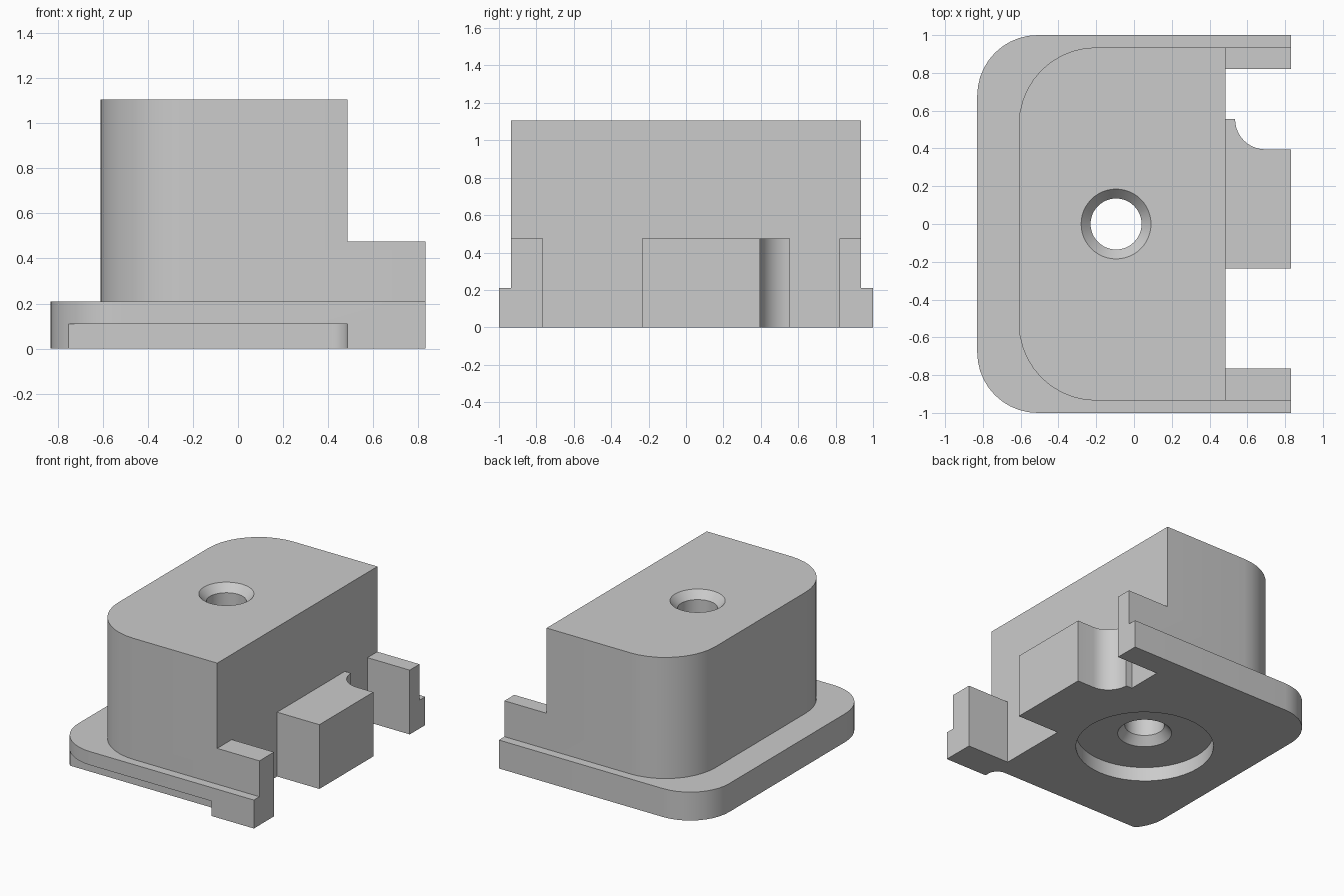
import bpy
import bmesh
from math import cos, sin, pi
from mathutils import Vector

cube = bpy.data.objects.get("Cube")
if cube:
    bpy.data.objects.remove(cube, do_unlink=True)

grey = bpy.data.materials.new("plain grey")
grey.use_nodes = True
colour = (0.6, 0.6, 0.6, 1)
grey.diffuse_color = colour
grey.node_tree.nodes["Principled BSDF"].inputs["Base Color"].default_value = colour


def finish(name, bm):
    bmesh.ops.recalc_face_normals(bm, faces=bm.faces)
    mesh = bpy.data.meshes.new(name)
    bm.to_mesh(mesh)
    bm.free()
    mesh.materials.append(grey)
    obj = bpy.data.objects.new(name, mesh)
    bpy.context.collection.objects.link(obj)
    return obj


def outline(corners, steps=10):
    """Corners are (x, y) or (x, y, radius) for a rounded one."""
    points = []
    for i, corner in enumerate(corners):
        p = Vector(corner[:2])
        if len(corner) == 2:
            points.append(p)
            continue
        r = corner[2]
        back = (Vector(corners[i - 1][:2]) - p).normalized()
        ahead = (Vector(corners[(i + 1) % len(corners)][:2]) - p).normalized()
        centre = p + r * (back + ahead)
        for k in range(steps + 1):
            t = k / steps * pi / 2
            points.append(centre - r * (ahead * cos(t) + back * sin(t)))
    return points


def prism(name, corners, z0, z1):
    bm = bmesh.new()
    base = bm.faces.new([bm.verts.new((p.x, p.y, z0)) for p in outline(corners)])
    top = bmesh.ops.extrude_face_region(bm, geom=[base])["geom"]
    verts = [g for g in top if isinstance(g, bmesh.types.BMVert)]
    bmesh.ops.translate(bm, verts=verts, vec=(0, 0, z1 - z0))
    return finish(name, bm)


def turned(name, profile, x, sides=48):
    bm = bmesh.new()
    rings = [[bm.verts.new((x + r * cos(2 * pi * k / sides), r * sin(2 * pi * k / sides), z))
              for k in range(sides)] for r, z in profile]
    for low, high in zip(rings, rings[1:]):
        for k in range(sides):
            n = (k + 1) % sides
            bm.faces.new((low[k], low[n], high[n], high[k]))
    bm.faces.new(rings[0])
    bm.faces.new(rings[-1])
    return finish(name, bm)


def combine(target, other, operation):
    mod = target.modifiers.new(operation.lower(), 'BOOLEAN')
    mod.operation = operation
    mod.solver = 'EXACT'
    mod.object = other
    bpy.context.view_layer.objects.active = target
    bpy.ops.object.modifier_apply(modifier=mod.name)
    bpy.data.objects.remove(other, do_unlink=True)


END, STEP = 0.83, 0.485

# Flanged base and tall block, rounded on one end
block = prism("mounting_block",
              [(-END, -1, 0.32), (END, -1), (END, 1), (-END, 1, 0.32)], 0, 0.21)
tower = prism("tower",
              [(-0.61, -0.935, 0.41), (END, -0.935), (END, 0.935), (-0.61, 0.935, 0.41)],
              0.1, 1.105)
combine(block, tower, 'UNION')

# Low shelf in front of the tall block
cutters = [prism("shelf_cutter", [(STEP, -2), (2, -2), (2, 2), (STEP, 2)], 0.475, 2)]

# Slots that leave two side prongs and a centre tongue
cutters.append(prism("plain_slot_cutter",
                     [(STEP, -0.765), (2, -0.765), (2, -0.235), (STEP, -0.235)], -0.2, 0.6))
cutters.append(prism("curved_slot_cutter",
                     [(STEP, 0.82), (2, 0.82), (2, 0.395), (0.535, 0.395, 0.16),
                      (0.535, 0.555), (STEP, 0.555)], -0.2, 0.6))

# Relief under the front edge of the flange
cutters.append(prism("edge_relief_cutter",
                     [(-2, -2), (STEP, -2), (STEP, -0.89, 0.08), (-2, -0.89)], -0.2, 0.11))

# Countersunk through hole with a wide counterbore underneath
cutters.append(turned("bore_cutter",
                      [(0.47, -0.2), (0.47, 0.105), (0.185, 0.105), (0.135, 0.165),
                       (0.135, 1.05), (0.185, 1.105), (0.24, 1.165)], -0.095))

for cutter in cutters:
    combine(block, cutter, 'DIFFERENCE')

bpy.ops.object.select_all(action='DESELECT')
block.select_set(True)
bpy.context.view_layer.objects.active = block
bpy.ops.object.shade_smooth_by_angle(angle=pi / 6)
